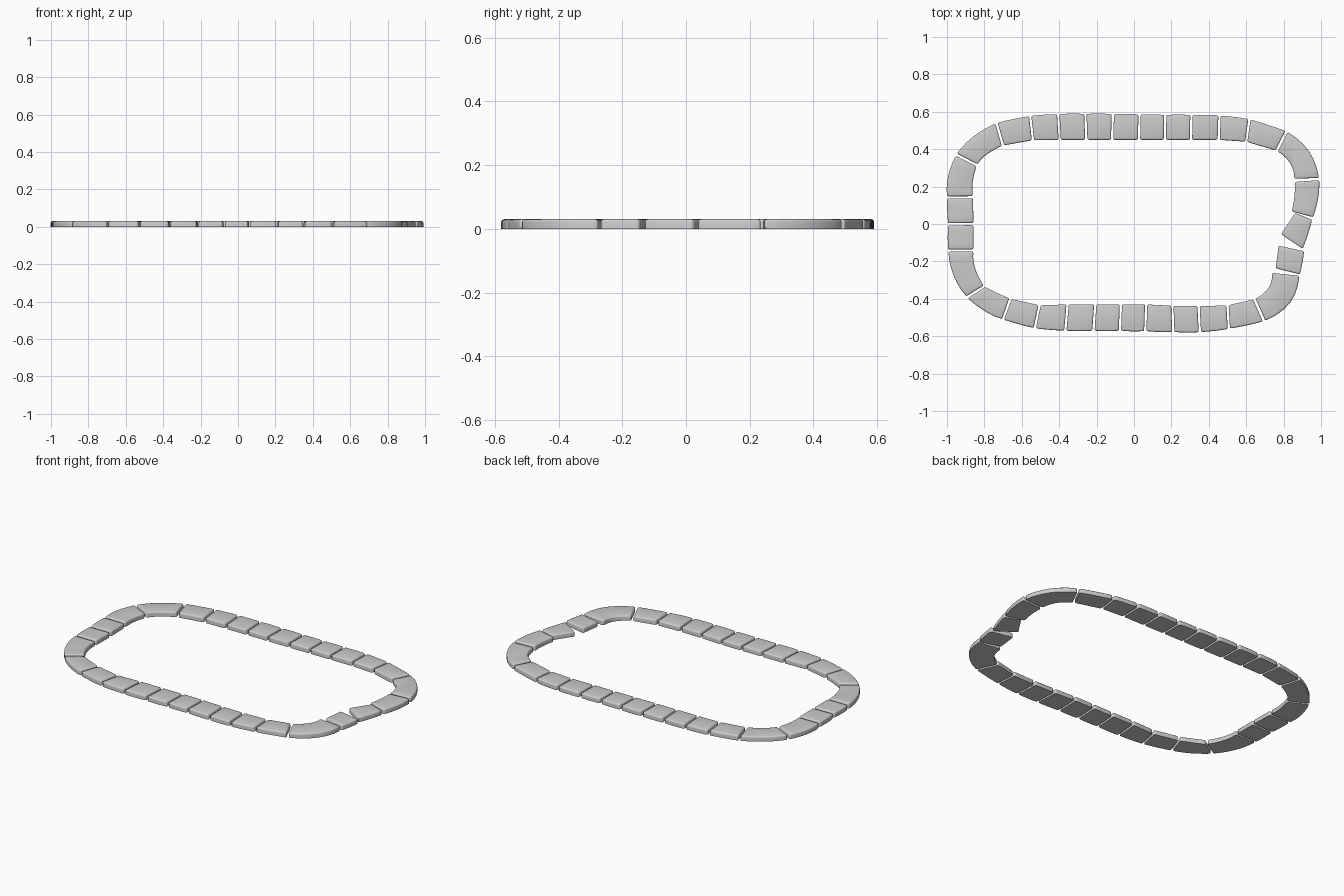
import bpy, bmesh
from mathutils import Vector

if "Cube" in bpy.data.objects:
    bpy.data.objects.remove(bpy.data.objects["Cube"])

HEIGHT = 0.03
GAP = 0.006      # half of the joint between neighbouring stones


def curve(a, m, b, t):
    # parabola passing through a, m and b
    return a * (1 - t) * (1 - 2 * t) + m * 4 * t * (1 - t) + b * t * (2 * t - 1)


def stone(name, j0, j1, mid=None, gap=GAP, bulge=0.003):
    """Paving stone between two joints (outer x, y, inner x, y)."""
    sides = []
    for k in (0, 2):
        a, b = Vector(j0[k:k + 2]), Vector(j1[k:k + 2])
        if mid:
            m = Vector(mid[k:k + 2])
        else:
            m = (a + b) / 2
            if k == 0:
                m += m.normalized() * bulge
        g = gap / (b - a).length
        n = 6 if mid else 4
        sides.append([curve(a, m, b, g + (1 - 2 * g) * i / n) for i in range(n + 1)])
    outline = sides[0] + sides[1][::-1]
    corners = {0, len(sides[0]) - 1, len(sides[0]), len(outline) - 1}

    bm = bmesh.new()
    low = [bm.verts.new((p.x, p.y, 0)) for p in outline]
    top = [bm.verts.new((p.x, p.y, HEIGHT)) for p in outline]
    bm.faces.new(low)
    bm.faces.new(top)
    n = len(outline)
    for i in range(n):
        bm.faces.new((low[i], low[(i + 1) % n], top[(i + 1) % n], top[i]))
    bmesh.ops.recalc_face_normals(bm, faces=bm.faces)
    # round the upper rim and the four upright corners
    rim = [bm.edges.get((top[i], top[(i + 1) % n])) for i in range(n)]
    rim += [bm.edges.get((low[i], top[i])) for i in corners]
    bmesh.ops.bevel(bm, geom=rim, offset=0.009, segments=3, profile=0.5,
                    affect='EDGES', clamp_overlap=True)
    me = bpy.data.meshes.new(name)
    bm.to_mesh(me)
    bm.free()
    ob = bpy.data.objects.new(name, me)
    bpy.context.collection.objects.link(ob)
    bpy.ops.object.select_all(action='DESELECT')
    ob.select_set(True)
    bpy.context.view_layer.objects.active = ob
    bpy.ops.object.shade_smooth_by_angle(angle=0.6)


# Straight runs: consecutive joints share a stone
back_row = [(-.735, .54, -.70, .42), (-.555, .577, -.54, .448), (-.405, .587, -.397, .45),
            (-.26, .588, -.255, .45), (-.113, .587, -.117, .45), (.03, .585, .027, .45),
            (.167, .582, .165, .45), (.307, .582, .305, .45), (.457, .58, .453, .45),
            (.617, .56, .60, .44), (.815, .495, .762, .392)]
front_row = [(.695, -.52, .643, -.403), (.507, -.56, .50, -.435), (.352, -.578, .345, -.44),
             (.21, -.577, .205, -.437), (.06, -.572, .065, -.43), (-.075, -.57, -.07, -.43),
             (-.217, -.57, -.207, -.43), (-.367, -.57, -.355, -.43),
             (-.53, -.557, -.505, -.435), (-.70, -.51, -.66, -.40)]
left_row = [(-.993, -.142, -.858, -.142), (-.993, -.002, -.858, 0), (-.998, .143, -.861, .143)]
for name, row in (("back", back_row), ("front", front_row), ("left", left_row)):
    for i in range(len(row) - 1):
        stone(f"{name}_stone_{i + 1}", row[i], row[i + 1])

# Curved corner stones
back_left = (-.95, .372, -.84, .315)
front_left = (-.893, -.392, -.80, -.335)
stone("left_curved_stone", left_row[2], back_left, (-.995, .25, -.862, .225))
stone("back_left_corner", back_left, back_row[0], (-.86, .467, -.785, .373))
stone("front_left_corner", front_left, front_row[-1], (-.80, -.465, -.74, -.365))
stone("left_front_stone", front_left, left_row[0], (-.965, -.275, -.85, -.235))
stone("back_right_corner", back_row[-1], (.99, .24, .858, .235), (.935, .39, .835, .325))
stone("front_right_corner", (.883, -.27, .738, -.255), front_row[0], (.835, -.42, .72, -.34))

# Uneven stones on the right side
stone("right_stone_1", (.99, .24, .858, .23), (.955, .03, .842, .06), (.985, .14, .858, .15))
stone("right_stone_2", (.954, .028, .865, .064), (.90, -.138, .783, -.06))
stone("right_stone_3", (.91, -.14, .774, -.11), (.885, -.275, .757, -.243))
